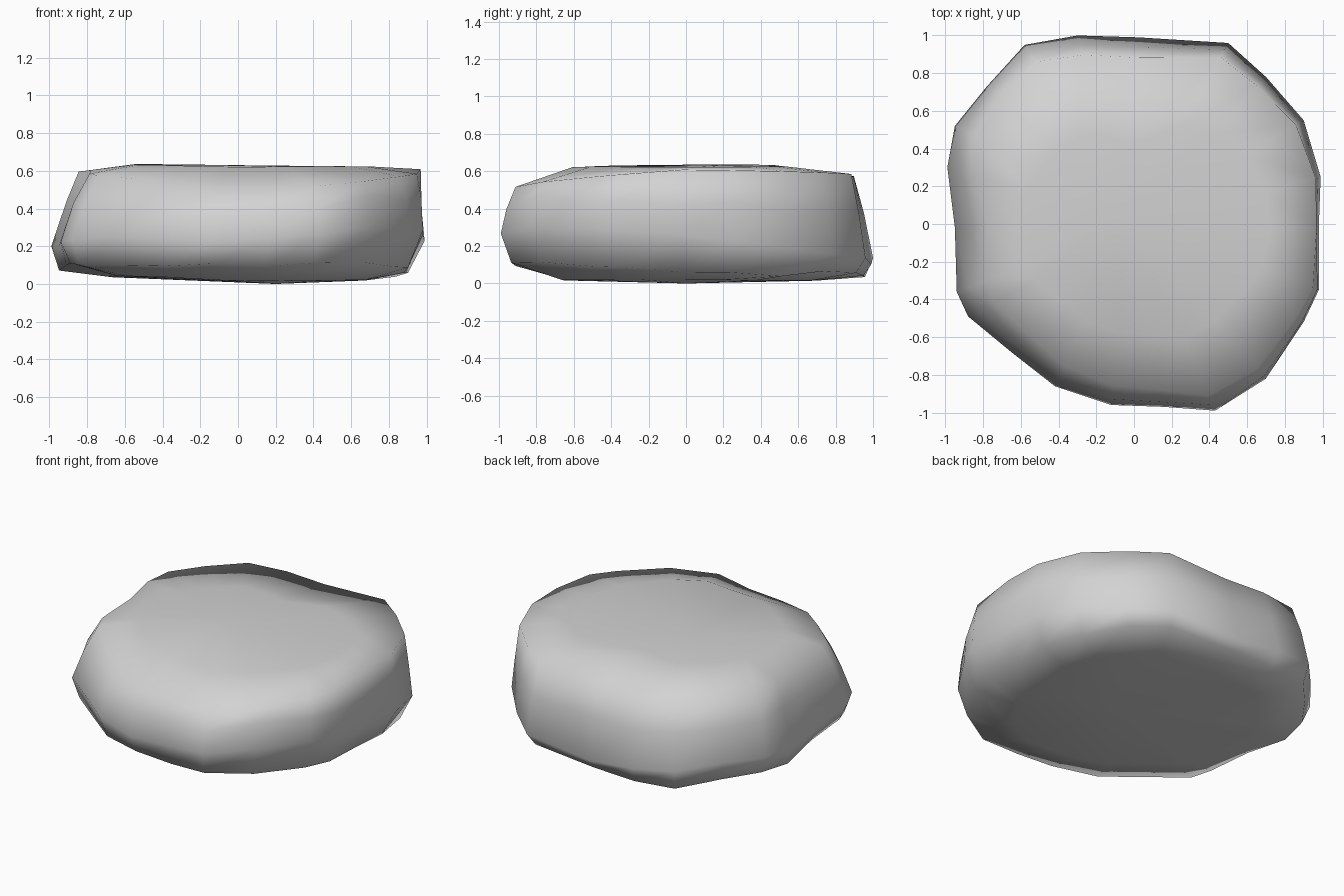
import bpy, bmesh, math, random
from mathutils import Vector

default_cube = bpy.data.objects.get("Cube")
if default_cube:
    bpy.data.objects.remove(default_cube, do_unlink=True)

random.seed(4)

# Footprint of the boulder, counter-clockwise
OUTLINE = [
    (.98, -.02), (.99, .25), (.9, .55), (.7, .78), (.5, .96), (.02, .99),
    (-.3, 1), (-.58, .95), (-.78, .73), (-.95, .52), (-.99, .3), (-.95, -.02),
    (-.94, -.36), (-.88, -.49), (-.65, -.68), (-.42, -.86), (-.12, -.96),
    (.16, -.97), (.43, -.99), (.7, -.82), (.9, -.52), (.98, -.35),
]

# Side profiles (share of footprint, height): base, lower, belly, shoulder, rim, crown
left = [(.68, .02), (.91, .07), (1, .26), (1, .43), (.99, .61), (.74, .622)]
back_left = [(.68, .015), (.95, .05), (1, .16), (.98, .4), (.94, .595), (.62, .625)]
back = [(.7, .015), (.97, .04), (1, .1), (.96, .35), (.89, .57), (.43, .63)]
back_right = [(.7, .03), (.97, .06), (1, .2), (.97, .42), (.91, .58), (.52, .635)]
right = [(.7, .045), (.96, .09), (1, .2), (.91, .42), (.82, .605), (.58, .635)]
front_right = [(.66, .04), (.96, .1), (1, .25), (.96, .42), (.86, .56), (.6, .63)]
front = [(.65, .015), (.95, .09), (1, .22), (.97, .37), (.9, .48), (.6, .62)]
front_left = [(.68, .02), (.95, .1), (1, .31), (.99, .46), (.94, .55), (.62, .625)]
PROFILES = [left, back_left, back, back_right, right, front_right, front, front_left]


def ring_point(x, y, level):
    """Blend the two side profiles next to the footprint point."""
    turn = math.atan2(y, x) / (math.tau / len(PROFILES))
    first = math.floor(turn)
    near = Vector(PROFILES[first % len(PROFILES)][level])
    after = Vector(PROFILES[(first + 1) % len(PROFILES)][level])
    share, height = near.lerp(after, turn - first)
    return Vector((x * share, y * share, height))


def make_material(name, color):
    material = bpy.data.materials.new(name)
    material.use_nodes = True
    material.diffuse_color = color
    shader = next(n for n in material.node_tree.nodes if n.type == "BSDF_PRINCIPLED")
    shader.inputs["Base Color"].default_value = color
    return material


def bridge(bm, lower, upper):
    count = len(lower)
    for i in range(count):
        j = (i + 1) % count
        bm.faces.new((lower[i], lower[j], upper[j], upper[i]))


def cap(bm, ring, center, top):
    middle = bm.verts.new(center)
    for i, vert in enumerate(ring):
        after = ring[(i + 1) % len(ring)]
        bm.faces.new((vert, after, middle) if top else (after, vert, middle))


# Stack the rings into a worn stone, roughened at the lower edge and shoulder
bm = bmesh.new()
rings = []
for level in range(len(left)):
    ring = []
    for x, y in OUTLINE:
        point = ring_point(x, y, level)
        if level in (1, 3):
            point.z += random.uniform(-.02, .02)
            point.xy *= random.uniform(.985, 1)
        ring.append(bm.verts.new(point))
    rings.append(ring)
for lower, upper in zip(rings, rings[1:]):
    bridge(bm, lower, upper)
cap(bm, rings[0], (.2, 0, 0), False)
cap(bm, rings[-1], (-.1, .05, .63), True)

bmesh.ops.recalc_face_normals(bm, faces=bm.faces)
for face in bm.faces:
    face.smooth = True

mesh = bpy.data.meshes.new("boulder")
bm.to_mesh(mesh)
bm.free()
mesh.materials.append(make_material("light grey stone", (.65, .65, .65, 1)))
boulder = bpy.data.objects.new("boulder", mesh)
bpy.context.collection.objects.link(boulder)
